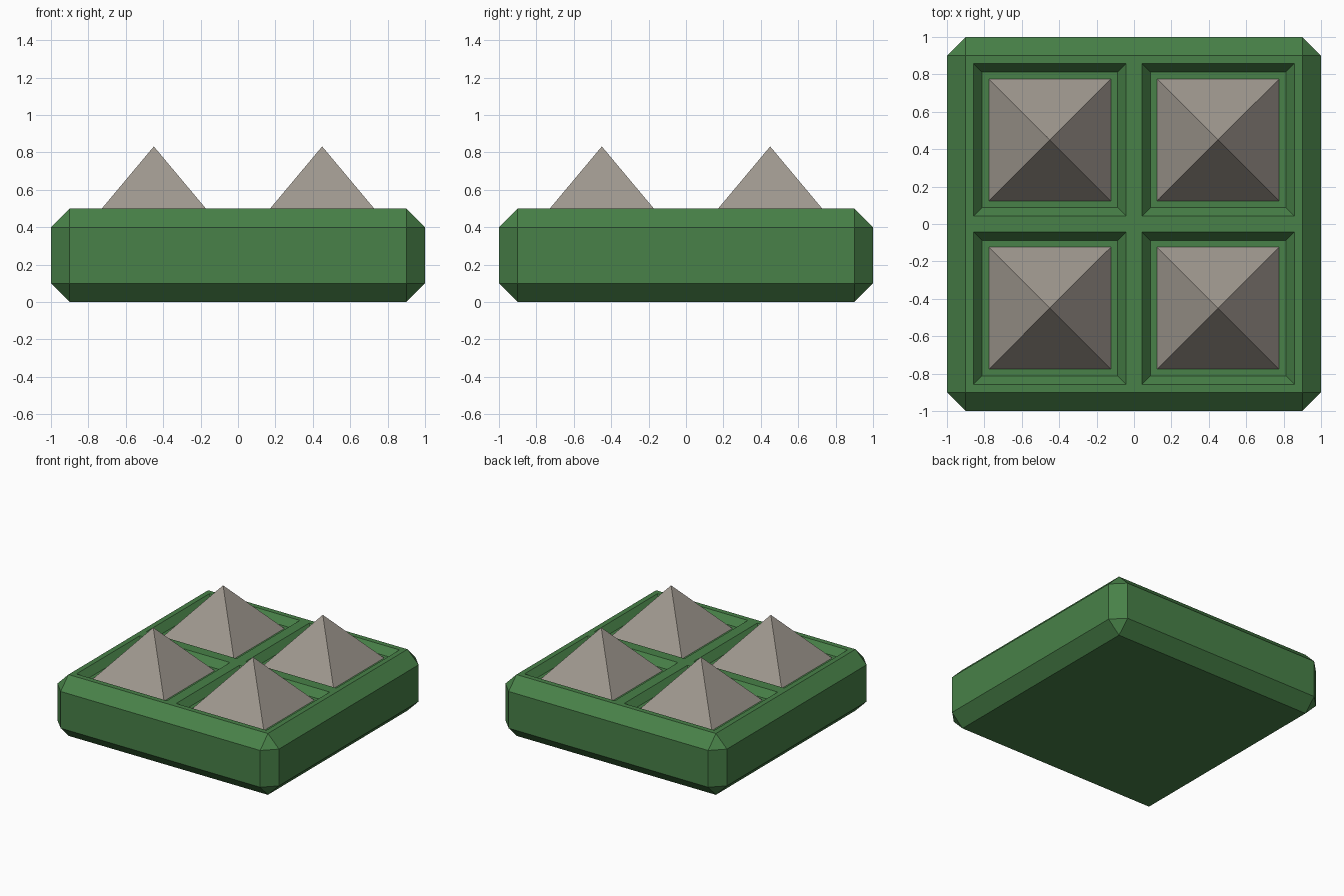
import bpy, bmesh, math
from mathutils import Matrix, Vector

if "Cube" in bpy.data.objects:
    bpy.data.objects.remove(bpy.data.objects["Cube"])


def material(name, color):
    m = bpy.data.materials.new(name)
    m.diffuse_color = (*color, 1)
    m.use_nodes = True
    m.node_tree.nodes["Principled BSDF"].inputs["Base Color"].default_value = m.diffuse_color
    return m


def add_object(name, bm, mat):
    mesh = bpy.data.meshes.new(name)
    bm.to_mesh(mesh)
    bm.free()
    mesh.materials.append(mat)
    obj = bpy.data.objects.new(name, mesh)
    bpy.context.collection.objects.link(obj)
    return obj


green = material("green", (0.065, 0.22, 0.065))
stone = material("stone grey", (0.35, 0.315, 0.275))

HEIGHT, FLOOR, APEX = 0.5, 0.443, 0.832

# Base slab with chamfered edges
bm = bmesh.new()
bmesh.ops.create_cube(bm, size=1, matrix=Matrix.Translation((0, 0, HEIGHT / 2))
                      @ Matrix.Diagonal((2, 2, HEIGHT, 1)))
bmesh.ops.bevel(bm, geom=bm.edges[:], offset=0.1, segments=1, affect='EDGES')


def top_faces():
    return [f for f in bm.faces if f.normal.z > 0.99]


# Quarter the top, then sink a sloped pit into each quarter
bm.normal_update()
for axis in (Vector((1, 0, 0)), Vector((0, 1, 0))):
    faces = top_faces()
    edges = {e for f in faces for e in f.edges}
    verts = {v for f in faces for v in f.verts}
    bmesh.ops.bisect_plane(bm, geom=[*faces, *edges, *verts],
                           plane_co=(0, 0, HEIGHT), plane_no=axis)
    bm.normal_update()
pits = top_faces()
bmesh.ops.inset_individual(bm, faces=pits, thickness=0.06)
bmesh.ops.inset_individual(bm, faces=pits, thickness=0.064, depth=FLOOR - HEIGHT)
add_object("base_slab", bm, green)

# Four pyramid spikes standing on the pit floors
for i, (x, y) in enumerate([(-1, -1), (1, -1), (-1, 1), (1, 1)]):
    bm = bmesh.new()
    bmesh.ops.create_cone(bm, segments=4, radius1=0.326 * math.sqrt(2), radius2=0,
                          depth=APEX - FLOOR,
                          matrix=Matrix.Rotation(math.pi / 4, 4, 'Z'))
    bmesh.ops.remove_doubles(bm, verts=bm.verts[:], dist=1e-5)
    spike = add_object(f"spike_{i + 1}", bm, stone)
    spike.location = (x * 0.45, y * 0.45, (APEX + FLOOR) / 2)
